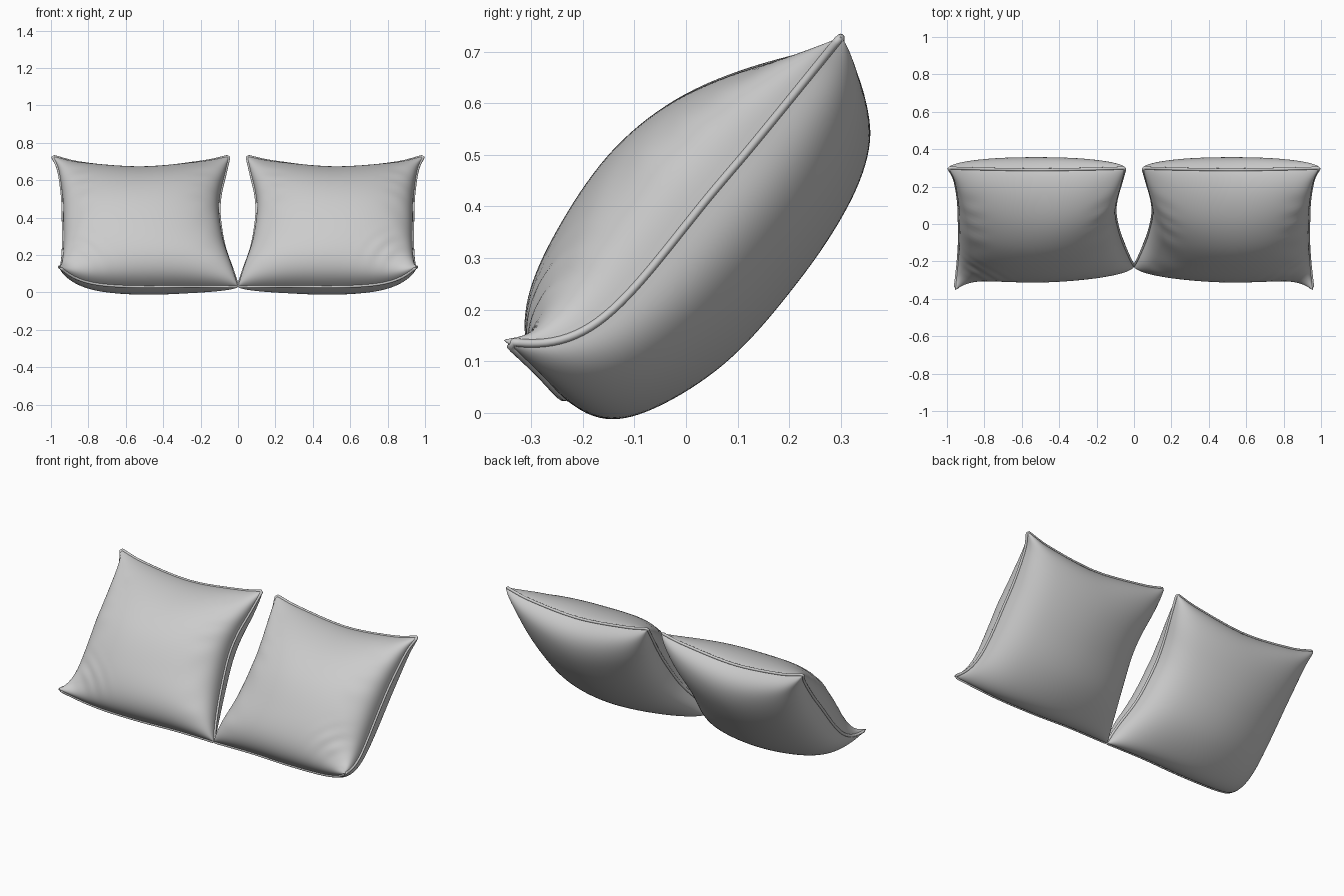
import bpy, bmesh, math
from mathutils import Vector

cube = bpy.data.objects.get("Cube")
if cube:
    bpy.data.objects.remove(cube, do_unlink=True)

N = 60  # grid steps across one cushion face
fabric = bpy.data.materials.new("light_grey_fabric")
fabric.use_nodes = True
grey = (0.6, 0.6, 0.6, 1)
fabric.diffuse_color = grey
fabric.node_tree.nodes["Principled BSDF"].inputs["Base Color"].default_value = grey
fabric.node_tree.nodes["Principled BSDF"].inputs["Roughness"].default_value = 0.8

# Seam edges of the left cushion; each pair runs in the same direction
bottom = [(0, -.228, .03), (.25, -.23, .033), (.5, -.237, .03), (.75, -.24, .033), (.94, -.232, .04)]
top = [(.047, .3, .729), (.2, .295, .697), (.52, .29, .664), (.83, .295, .69), (.993, .3, .729)]
inner = [(0, -.228, .03), (.03, -.17, .12), (.075, -.06, .25), (.1, .05, .41),
         (.095, .13, .52), (.07, .22, .63), (.047, .3, .729)]
outer = [(.94, -.232, .04), (.936, -.17, .13), (.933, -.08, .255),
         (.935, .03, .4), (.94, .13, .52), (.96, .24, .655), (.993, .3, .729)]
# The low outer corner is pulled forward and up into an ear
ear = Vector((.018, -.12, .1))
front_dir = Vector((0, -.77, .64))
steps = [(1 - math.cos(math.pi * i / N)) / 2 for i in range(N + 1)]


def smooth_edge(points):
    """Spline through the points, sampled by arc length at the grid steps."""
    p = [Vector(q) for q in points]
    p = [2 * p[0] - p[1]] + p + [2 * p[-1] - p[-2]]
    fine = []
    for a, b, c, d in zip(p, p[1:], p[2:], p[3:]):
        for k in range(30):
            t = k / 30
            fine.append(b + t * (c - a) / 2 + t * t * (a - 2.5 * b + 2 * c - d / 2)
                        + t ** 3 * (1.5 * (b - c) + (d - a) / 2))
    fine.append(p[-2])
    length = [0]
    for a, b in zip(fine, fine[1:]):
        length.append(length[-1] + (b - a).length)
    out, j = [], 0
    for s in steps:
        goal = s * length[-1]
        while j < len(fine) - 2 and length[j + 1] < goal:
            j += 1
        f = (goal - length[j]) / (length[j + 1] - length[j])
        out.append(fine[j].lerp(fine[j + 1], f))
    return out


B, T, L, R = map(smooth_edge, (bottom, top, inner, outer))


def seam_sheet(i, j):
    """Surface spanned between the four seam edges, with the ear added."""
    u, v = steps[i], steps[j]
    corners = (B[0].lerp(B[N], u)).lerp(T[0].lerp(T[N], u), v)
    pull = math.exp(-(1 - u + v) / .095)
    return B[i].lerp(T[i], v) + L[j].lerp(R[j], u) - corners + ear * pull


def puff(u, v, front):
    """Stuffing thickness, with soft creases near the side seams and low corner."""
    a = max(0, 1 - (2 * u - 1) ** 2)
    b = max(0, 1 - (2 * v - 1) ** 2)
    if not front:
        return -(.212 + .008 * v) * a ** .36 * b ** .36
    thick = (.242 - .035 * v) * a ** .36 * b ** (.37 + .37 * v)
    side = math.exp(-((u - .1) / .07) ** 2) + math.exp(-((u - .9) / .07) ** 2)
    crease = .002 * side * b * math.sin(42 * v + 14 * u + 2 * math.sin(9 * v))
    d = math.hypot(1 - u, v)
    fold = .006 * math.exp(-((d - .22) / .1) ** 2) * math.sin(75 * d) * min(a, b)
    return thick + crease + fold


def make_cushion(side, sign):
    bm = bmesh.new()
    for front in (True, False):
        grid = []
        for i in range(N + 1):
            row = []
            for j in range(N + 1):
                p = seam_sheet(i, j) + front_dir * puff(steps[i], steps[j], front)
                row.append(bm.verts.new((sign * p.x, p.y, p.z)))
            grid.append(row)
        for i in range(N):
            for j in range(N):
                bm.faces.new((grid[i][j], grid[i + 1][j], grid[i + 1][j + 1], grid[i][j + 1]))
    bmesh.ops.remove_doubles(bm, verts=bm.verts, dist=1e-5)
    bmesh.ops.recalc_face_normals(bm, faces=bm.faces)
    for f in bm.faces:
        f.smooth = True
    mesh = bpy.data.meshes.new(side + "_cushion")
    bm.to_mesh(mesh)
    bm.free()
    mesh.materials.append(fabric)
    bpy.context.collection.objects.link(bpy.data.objects.new(side + "_cushion", mesh))


def make_piping(side, sign):
    # Corners are trimmed slightly so the cord turns softly
    keep = range(4, N - 3)
    loop = [seam_sheet(i, 0) for i in keep] + [seam_sheet(N, j) for j in keep]
    loop += [seam_sheet(i, N) for i in reversed(keep)] + [seam_sheet(0, j) for j in reversed(keep)]
    curve = bpy.data.curves.new(side + "_piping", 'CURVE')
    curve.dimensions = '3D'
    curve.bevel_depth = .008
    curve.bevel_resolution = 3
    spline = curve.splines.new('POLY')
    spline.points.add(len(loop) - 1)
    for point, p in zip(spline.points, loop):
        point.co = (sign * p.x, p.y, p.z, 1)
    spline.use_cyclic_u = True
    spline.use_smooth = True
    curve.materials.append(fabric)
    bpy.context.collection.objects.link(bpy.data.objects.new(side + "_piping", curve))


for side, sign in (("left", 1), ("right", -1)):
    make_cushion(side, sign)
    make_piping(side, sign)
